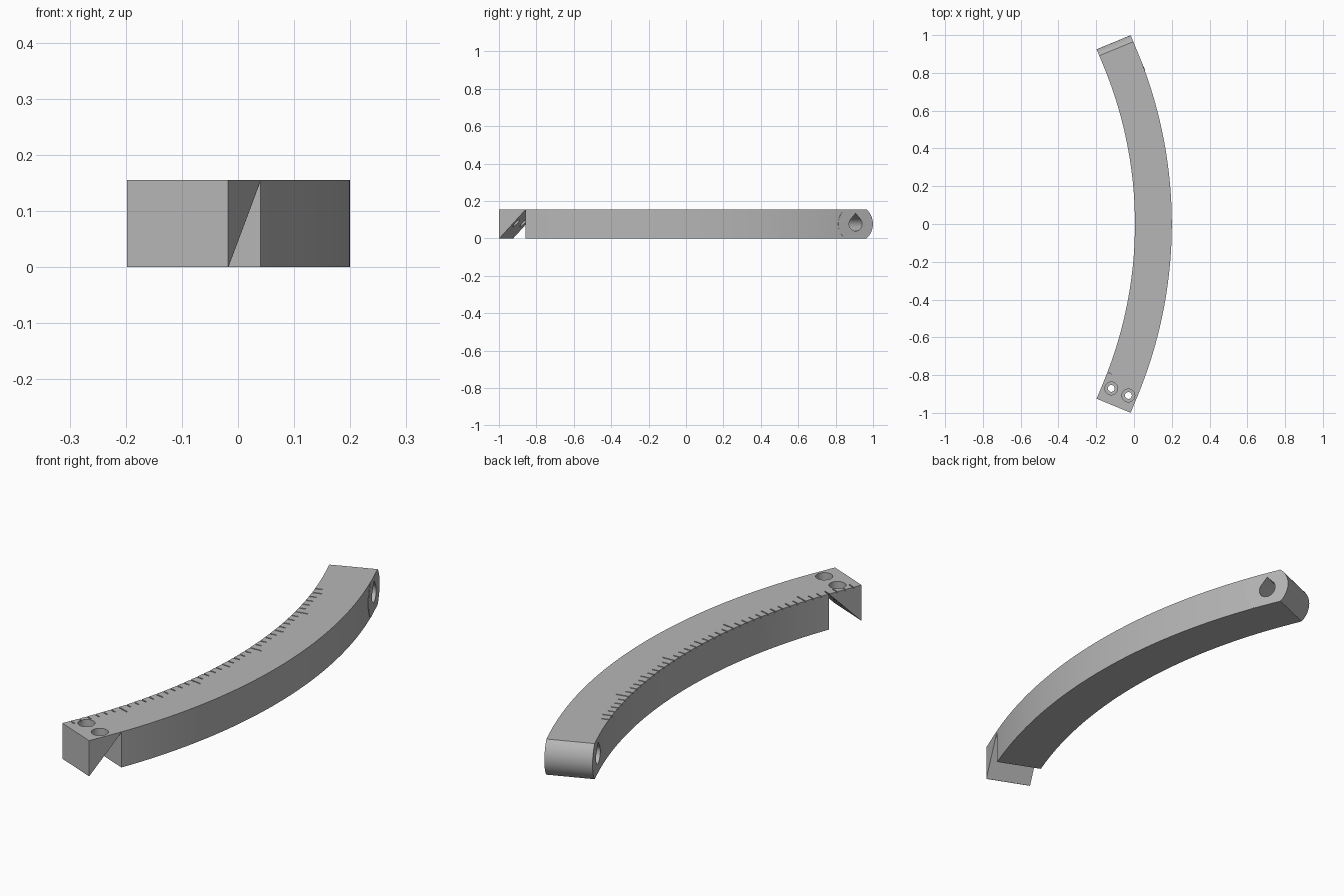
import bpy, bmesh
from math import sin, cos, pi, radians
from mathutils import Vector

old = bpy.data.objects.get("Cube")
if old:
    bpy.data.objects.remove(old)

CX = -2.18                  # centre of the arc
R_IN, R_OUT = 2.185, 2.38
H = 0.155
END = radians(22.4)         # where the arc turns into straight ends
TIP = 0.1                   # length of each straight end

grey = bpy.data.materials.new("plain grey")
grey.use_nodes = True
grey.diffuse_color = (0.47, 0.47, 0.47, 1)
grey.node_tree.nodes["Principled BSDF"].inputs["Base Color"].default_value = grey.diffuse_color


def polar(r, angle, z=0.0, t=0.0):
    """Point at a radius and angle, moved t along the tangent, away from the middle."""
    s = 1 if angle >= 0 else -1
    return Vector((CX + r * cos(angle) - t * s * sin(angle),
                   r * sin(angle) + t * s * cos(angle), z))


def loft(name, pairs):
    """Closed prisms, each between two matching loops of points."""
    bm = bmesh.new()
    for loop_a, loop_b in pairs:
        a = [bm.verts.new(p) for p in loop_a]
        b = [bm.verts.new(p) for p in loop_b]
        bm.faces.new(a)
        bm.faces.new(b)
        for i in range(len(a)):
            j = (i + 1) % len(a)
            bm.faces.new((a[i], a[j], b[j], b[i]))
    bmesh.ops.recalc_face_normals(bm, faces=bm.faces)
    mesh = bpy.data.meshes.new(name)
    bm.to_mesh(mesh)
    bm.free()
    mesh.materials.append(grey)
    obj = bpy.data.objects.new(name, mesh)
    bpy.context.collection.objects.link(obj)
    return obj


def upright(points, z0, z1):
    return ([Vector((p.x, p.y, z0)) for p in points],
            [Vector((p.x, p.y, z1)) for p in points])


def radial(profile, angle, r0, r1):
    return tuple([polar(r, angle, z, t) for t, z in profile] for r in (r0, r1))


def combine(target, tool, operation):
    mod = target.modifiers.new(operation.lower(), 'BOOLEAN')
    mod.operation = operation
    mod.solver = 'EXACT'
    mod.object = tool
    bpy.context.view_layer.objects.active = target
    bpy.ops.object.modifier_apply(modifier=mod.name)
    bpy.data.objects.remove(tool)


def circle(centre, radius, n=32):
    return [centre + Vector((radius * cos(2 * pi * i / n), radius * sin(2 * pi * i / n), 0))
            for i in range(n)]


# Curved bar with a straight front end
steps = 64
angles = [-END + 2 * END * i / steps for i in range(steps + 1)]
outline = [polar(R_OUT, -END, t=TIP)] + [polar(R_OUT, a) for a in angles]
outline += [polar(R_IN, a) for a in reversed(angles)] + [polar(R_IN, -END, t=TIP)]
bar = loft("curved_bar", [upright(outline, 0, H)])

# Rounded back end, a disc trimmed to the bar's height
half = H / 2
reach = (TIP ** 2 - half ** 2) ** 0.5
limit = pi / 2 - math_angle if (math_angle := 0) else None
rows = [half * (2 * i / 16 - 1) for i in range(17)]
cap = [((TIP ** 2 - z * z) ** 0.5, half + z) for z in rows]
cap += [(-t, z) for t, z in reversed(cap)]
combine(bar, loft("rounded_end", [radial(cap, END, R_IN, R_OUT)]), 'UNION')

# Teardrop hole through the rounded end
rad = 0.038
drop = [(rad * cos(a), half + rad * sin(a))
        for a in [radians(135 + 270 * i / 30) for i in range(31)]]
drop.append((0, half + rad * 1.5))
combine(bar, loft("teardrop_cutter", [radial(drop, END, R_IN - 0.1, R_OUT + 0.1)]), 'DIFFERENCE')

# Sloped notch under the front end
back = TIP - H + 0.003
notch = [(TIP + 0.048, -0.05), (back, -0.05), (back, H - 0.002)]
combine(bar, loft("notch_cutter", [radial(notch, -END, R_IN - 0.1, R_OUT + 0.1)]), 'DIFFERENCE')

# Two counterbored screw holes
for r in (2.236, 2.334):
    centre = polar(r, -END, t=0.02)
    for size, low in ((0.034, H - 0.04), (0.018, -0.1)):
        cutter = loft("screw_hole_cutter", [upright(circle(centre, size), low, H + 0.05)])
        combine(bar, cutter, 'DIFFERENCE')

# Engraved scale along the inner edge
ticks = []
w = 0.0025
for d in range(-24, 19):
    length = 0.055 if d % 10 == 2 else 0.04 if d % 5 == 2 else 0.03
    a = radians(d)
    corners = [polar(R_IN - 0.01, a, t=-w), polar(R_IN + length, a, t=-w),
               polar(R_IN + length, a, t=w), polar(R_IN - 0.01, a, t=w)]
    ticks.append(upright(corners, H - 0.006, H + 0.02))
combine(bar, loft("scale_cutter", ticks), 'DIFFERENCE')

bpy.ops.object.select_all(action='DESELECT')
bar.select_set(True)
bpy.context.view_layer.objects.active = bar
bpy.ops.object.shade_smooth_by_angle(angle=radians(25))
